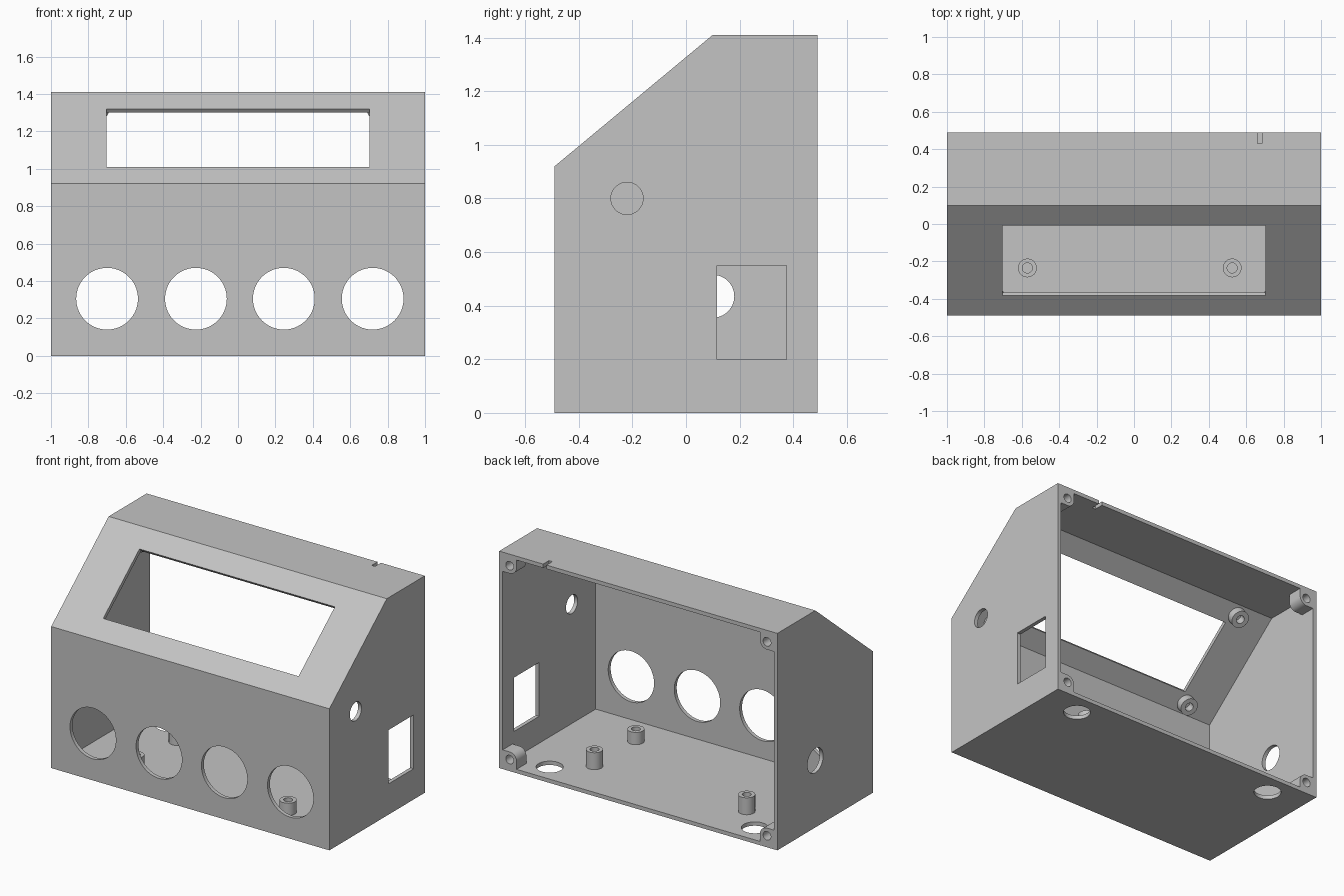
import bpy, bmesh, math
from mathutils import Vector

if "Cube" in bpy.data.objects:
    bpy.data.objects.remove(bpy.data.objects["Cube"], do_unlink=True)

WALL, BACK, HEIGHT = 0.025, 0.49, 1.41
X, Y, Z = Vector((1, 0, 0)), Vector((0, 1, 0)), Vector((0, 0, 1))

grey = bpy.data.materials.new("plain grey")
grey.use_nodes = True
grey.diffuse_color = (0.55, 0.55, 0.55, 1)
grey.node_tree.nodes["Principled BSDF"].inputs["Base Color"].default_value = grey.diffuse_color


def circle(r, n=64):
    return [(r * math.cos(math.tau * i / n), r * math.sin(math.tau * i / n)) for i in range(n)]


def rect(w, h):
    return [(-w / 2, -h / 2), (w / 2, -h / 2), (w / 2, h / 2), (-w / 2, h / 2)]


def prism(name, outline, origin, u, v, sweep):
    """Sweep a flat outline, drawn on axes u and v, along a vector."""
    bm = bmesh.new()
    start = [bm.verts.new(Vector(origin) + u * a + v * b) for a, b in outline]
    end = [bm.verts.new(p.co + sweep) for p in start]
    bm.faces.new(start)
    bm.faces.new(end)
    for i in range(len(start)):
        j = (i + 1) % len(start)
        bm.faces.new((start[i], start[j], end[j], end[i]))
    bmesh.ops.recalc_face_normals(bm, faces=bm.faces)
    mesh = bpy.data.meshes.new(name)
    bm.to_mesh(mesh)
    bm.free()
    mesh.materials.append(grey)
    obj = bpy.data.objects.new(name, mesh)
    bpy.context.collection.objects.link(obj)
    return obj


def cut(target, cutter):
    """Subtract the cutter, bake the result and delete the cutter."""
    cutter.hide_render = True
    mod = target.modifiers.new("cut", 'BOOLEAN')
    mod.operation, mod.solver, mod.object = 'DIFFERENCE', 'EXACT', cutter
    bpy.context.view_layer.update()
    graph = bpy.context.evaluated_depsgraph_get()
    baked = bpy.data.meshes.new_from_object(target.evaluated_get(graph))
    target.modifiers.clear()
    target.data = baked
    bpy.data.objects.remove(cutter, do_unlink=True)


def finish(obj):
    bpy.ops.object.select_all(action='DESELECT')
    obj.select_set(True)
    bpy.context.view_layer.objects.active = obj
    bpy.ops.object.shade_smooth_by_angle(angle=math.radians(30))


def standoff(name, base, axis, u, length, r_out, r_in):
    """Hollow screw post rising from a wall, rooted slightly inside it."""
    v = axis.cross(u)
    post = prism(name, circle(r_out, 40), base - axis * 0.01, u, v, axis * (length + 0.01))
    cut(post, prism("bore", circle(r_in, 32), base + axis * 0.002, u, v, axis * (length + 0.1)))
    finish(post)


# Side profile: upright front, sloped panel, flat top
LOW, HIGH = Vector((0, -BACK, 0.92)), Vector((0, 0.10, HEIGHT))
slope = (HIGH - LOW).normalized()
inward = Vector((0, -slope.z, slope.y)) * -1
profile = [(-BACK, 0), (BACK, 0), (BACK, HEIGHT), (HIGH.y, HIGH.z), (LOW.y, LOW.z)]
case = prism("case_shell", profile, (-1, 0, 0), Y, Z, X * 2)

# Hollow interior, open at the back
front_in, top_in = -BACK + WALL, HEIGHT - WALL
on_slope = LOW + inward * WALL
z_low = on_slope.z + (front_in - on_slope.y) * slope.z / slope.y
y_high = on_slope.y + (top_in - on_slope.z) * slope.y / slope.z
hollow = [(front_in, WALL), (BACK + 0.2, WALL), (BACK + 0.2, top_in), (y_high, top_in), (front_in, z_low)]
cut(case, prism("hollow", hollow, (-1 + WALL, 0, 0), Y, Z, X * (2 - 2 * WALL)))

# Four round openings in the front
for x in (-0.70, -0.225, 0.245, 0.72):
    cut(case, prism("front_hole", circle(0.165, 96), (x, -BACK - 0.05, 0.305), X, Z, Y * 0.1))

# Display window through the sloped panel
window_mid = LOW + slope * ((1.165 - LOW.z) / slope.z)
cut(case, prism("window", rect(1.405, 0.484), window_mid - inward * 0.05, X, slope, inward * 0.1))

# Side openings
cut(case, prism("socket_hole", rect(0.26, 0.35), (0.95, 0.245, 0.375), Y, Z, X * 0.1))
cut(case, prism("cable_hole", circle(0.06), (0.95, -0.22, 0.80), Y, Z, X * 0.1))
cut(case, prism("side_hole", circle(0.08), (-1.05, 0.10, 0.435), Y, Z, X * 0.1))

# Floor openings and the small notch in the top edge
for x in (-0.74, 0.735):
    cut(case, prism("floor_hole", circle(0.08), (x, 0.35, -0.05), X, Y, Z * 0.1))
cut(case, prism("notch", rect(0.024, 0.12), (0.672, BACK, HEIGHT - 0.04), X, Y, Z * 0.1))
finish(case)

# Corner lugs for the back cover screws
R = 0.05
arc = [(R + R * math.cos(i * math.pi / 24), R + R * math.sin(i * math.pi / 24)) for i in range(13)]
lug_outline = [(0, 0), (2 * R, 0)] + arc + [(0, 2 * R)]
for side, sx in (("left", -1), ("right", 1)):
    for level, z, sz in (("lower", WALL, 1), ("upper", HEIGHT - WALL, -1)):
        corner = Vector((sx * (-1 + WALL), BACK, z))
        u, v = X * sx, Z * sz
        lug = prism(f"{level}_{side}_cover_lug", lug_outline, corner, u, v, Y * -0.1)
        centre = corner + (u + v) * R + Y * 0.02
        cut(lug, prism("bore", circle(0.028, 32), centre, u, v, Y * -0.11))
        finish(lug)

# Circuit board posts on the floor
for x in (-0.57, 0.525):
    for y, top in ((-0.235, 0.105), (0.19, 0.135)):
        standoff("board_post", Vector((x, y, WALL)), Z, X, top - WALL, 0.05, 0.027)

# Display posts behind the window corners
for x in (-0.748, 0.748):
    for along in (-0.306, 0.306):
        base = window_mid + slope * along + inward * WALL + X * x
        standoff("display_post", base, inward, X, 0.052, 0.055, 0.026)
